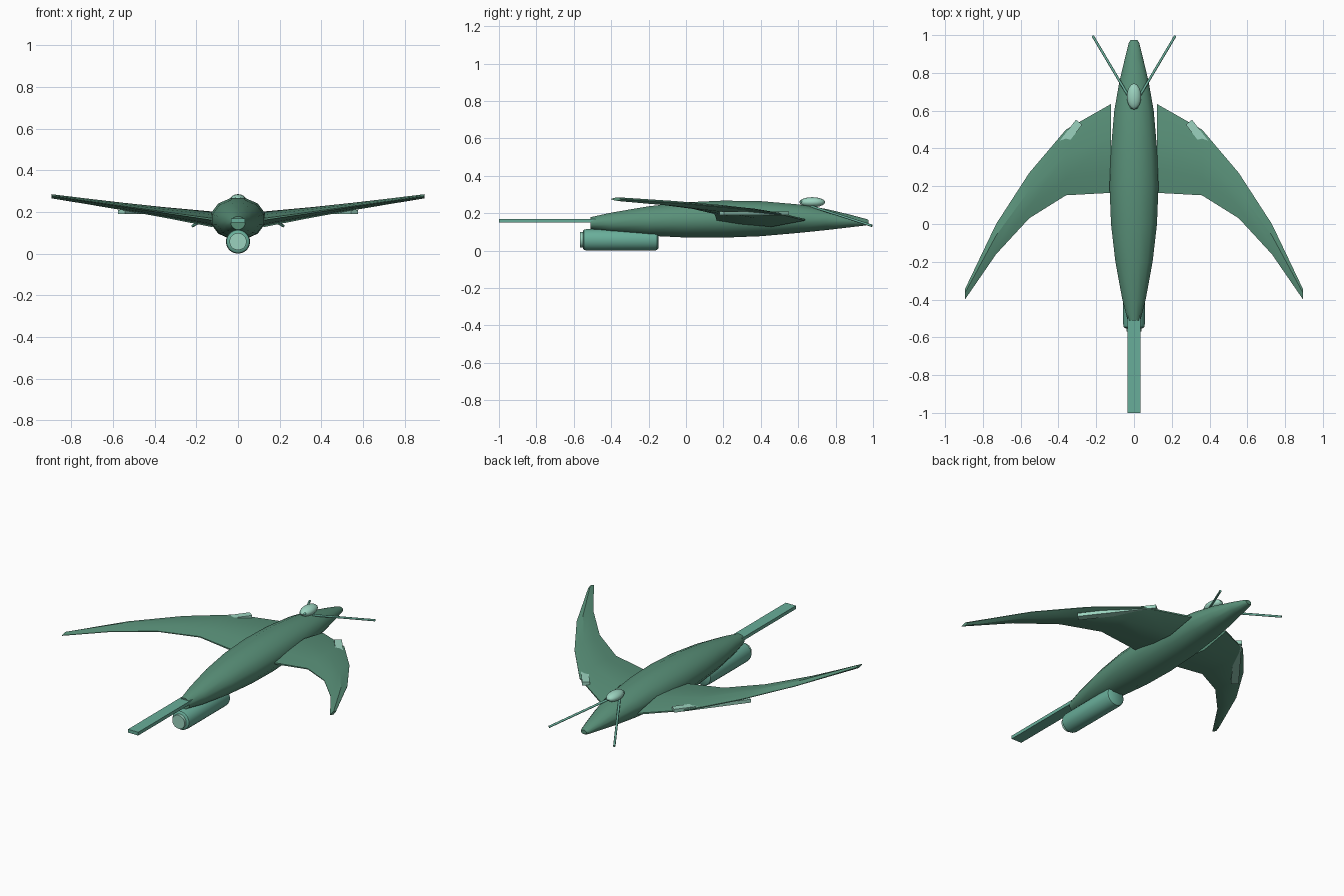
import bpy, bmesh, math
from mathutils import Vector, Matrix

default = bpy.data.objects.get("Cube")
if default:
    bpy.data.objects.remove(default)


def material(name, r, g, b):
    m = bpy.data.materials.new(name)
    m.use_nodes = True
    m.diffuse_color = (r, g, b, 1)
    m.node_tree.nodes["Principled BSDF"].inputs["Base Color"].default_value = (r, g, b, 1)
    return m


green = material("deep green", 0.10, 0.28, 0.19)
teal = material("teal", 0.14, 0.42, 0.32)
mint = material("pale mint", 0.33, 0.65, 0.52)


def finish(name, bm, mat, smooth=None):
    """Turn a bmesh into a named, coloured object."""
    bmesh.ops.recalc_face_normals(bm, faces=bm.faces)
    mesh = bpy.data.meshes.new(name)
    bm.to_mesh(mesh)
    bm.free()
    ob = bpy.data.objects.new(name, mesh)
    bpy.context.collection.objects.link(ob)
    mesh.materials.append(mat)
    if smooth:
        bpy.ops.object.select_all(action='DESELECT')
        ob.select_set(True)
        bpy.context.view_layer.objects.active = ob
        bpy.ops.object.shade_smooth_by_angle(angle=math.radians(smooth))
    return ob


def loft(name, rings, mat, smooth=None):
    """Skin closed rings of points and cap both ends."""
    bm = bmesh.new()
    loops = [[bm.verts.new(p) for p in ring] for ring in rings]
    n = len(loops[0])
    for a, b in zip(loops, loops[1:]):
        for i in range(n):
            j = (i + 1) % n
            bm.faces.new((a[i], a[j], b[j], b[i]))
    bm.faces.new(loops[0])
    bm.faces.new(loops[-1])
    return finish(name, bm, mat, smooth)


def oval(y, half_width, bottom, top, n):
    z, h = (bottom + top) / 2, (top - bottom) / 2
    turns = [2 * math.pi * (i + 0.5) / n for i in range(n)]
    return [(half_width * math.cos(t), y, z + h * math.sin(t)) for t in turns]


def box(name, size, matrix, mat):
    bm = bmesh.new()
    bmesh.ops.create_cube(bm, size=1, matrix=matrix @ Matrix.Diagonal((*size, 1)))
    return finish(name, bm, mat)


def ball(name, centre, radii, mat):
    bm = bmesh.new()
    bmesh.ops.create_uvsphere(bm, u_segments=16, v_segments=10, radius=1,
                              matrix=Matrix.Translation(centre) @ Matrix.Diagonal((*radii, 1)))
    return finish(name, bm, mat, 40)


# Fuselage: y, half width, bottom, top
stations = [(-0.51, 0.035, 0.115, 0.18), (-0.4, 0.064, 0.097, 0.205),
            (-0.2, 0.102, 0.077, 0.24), (0, 0.126, 0.067, 0.262),
            (0.2, 0.134, 0.066, 0.271), (0.4, 0.126, 0.074, 0.268),
            (0.6, 0.108, 0.092, 0.25), (0.75, 0.081, 0.108, 0.225),
            (0.88, 0.049, 0.124, 0.193), (0.96, 0.028, 0.134, 0.171),
            (0.975, 0.018, 0.14, 0.165)]
loft("fuselage", [oval(*s, 12) for s in stations], green, 40)

# Long flat beam
box("beam", (0.068, 0.52, 0.02), Matrix.Translation((0, -0.74, 0.16)), teal)

# Slung engine pod with rounded ends and a pale cap
pod = [(-0.552, 0.046), (-0.545, 0.055), (-0.53, 0.058),
       (-0.17, 0.058), (-0.155, 0.055), (-0.148, 0.046)]
loft("engine_pod", [oval(y, r, 0.058 - r, 0.058 + r, 24) for y, r in pod], teal, 40)
cap = [(-0.568, 0.041), (-0.54, 0.041)]
loft("engine_cap", [oval(y, r, 0.058 - r, 0.058 + r, 24) for y, r in cap], mint, 40)

# Swept wings: x, leading edge y, trailing edge y, thickness
sections = [(0.122, 0.635, 0.165, 0.075), (0.36, 0.5, 0.152, 0.05),
            (0.555, 0.27, 0.03, 0.036), (0.73, 0.0, -0.16, 0.027),
            (0.895, -0.345, -0.4, 0.02)]


def wing_ring(side, x, lead, trail, thick):
    z = 0.165 + 0.143 * (x - 0.122)
    outline = [(0, 0.06), (0.38, 0.5), (0.75, 0.3), (1, 0.06),
               (1, -0.06), (0.75, -0.3), (0.38, -0.5), (0, -0.06)]
    return [(side * x, lead + (trail - lead) * f, z + thick * h) for f, h in outline]


for label, side in (("left", 1), ("right", -1)):
    loft(label + "_wing", [wing_ring(side, *s) for s in sections], green, 25)

    # Pale bar set into the leading edge
    turn = Matrix.Rotation(side * math.atan2(0.27, 0.35), 4, 'Z')
    place = Matrix.Translation((side * 0.425, 0.365, 0.2))
    box(label + "_wing_bar", (0.042, 0.44, 0.02), place @ turn, mint)

    # Thin antenna
    start, end = Vector((side * 0.025, 0.67, 0.237)), Vector((side * 0.218, 0.995, 0.133))
    axis = end - start
    bm = bmesh.new()
    bmesh.ops.create_cone(bm, cap_ends=True, segments=8, radius1=0.0065, radius2=0.0065,
                          depth=axis.length,
                          matrix=Matrix.Translation((start + end) / 2)
                          @ axis.to_track_quat('Z', 'Y').to_matrix().to_4x4())
    finish(label + "_antenna", bm, teal, 50)

    # Small stud on the sensor dome
    ball(label + "_stud", (side * 0.014, 0.617, 0.262), (0.007, 0.007, 0.007), teal)

# Sensor dome on the back
ball("sensor_dome", (0, 0.675, 0.259), (0.038, 0.069, 0.027), mint)
